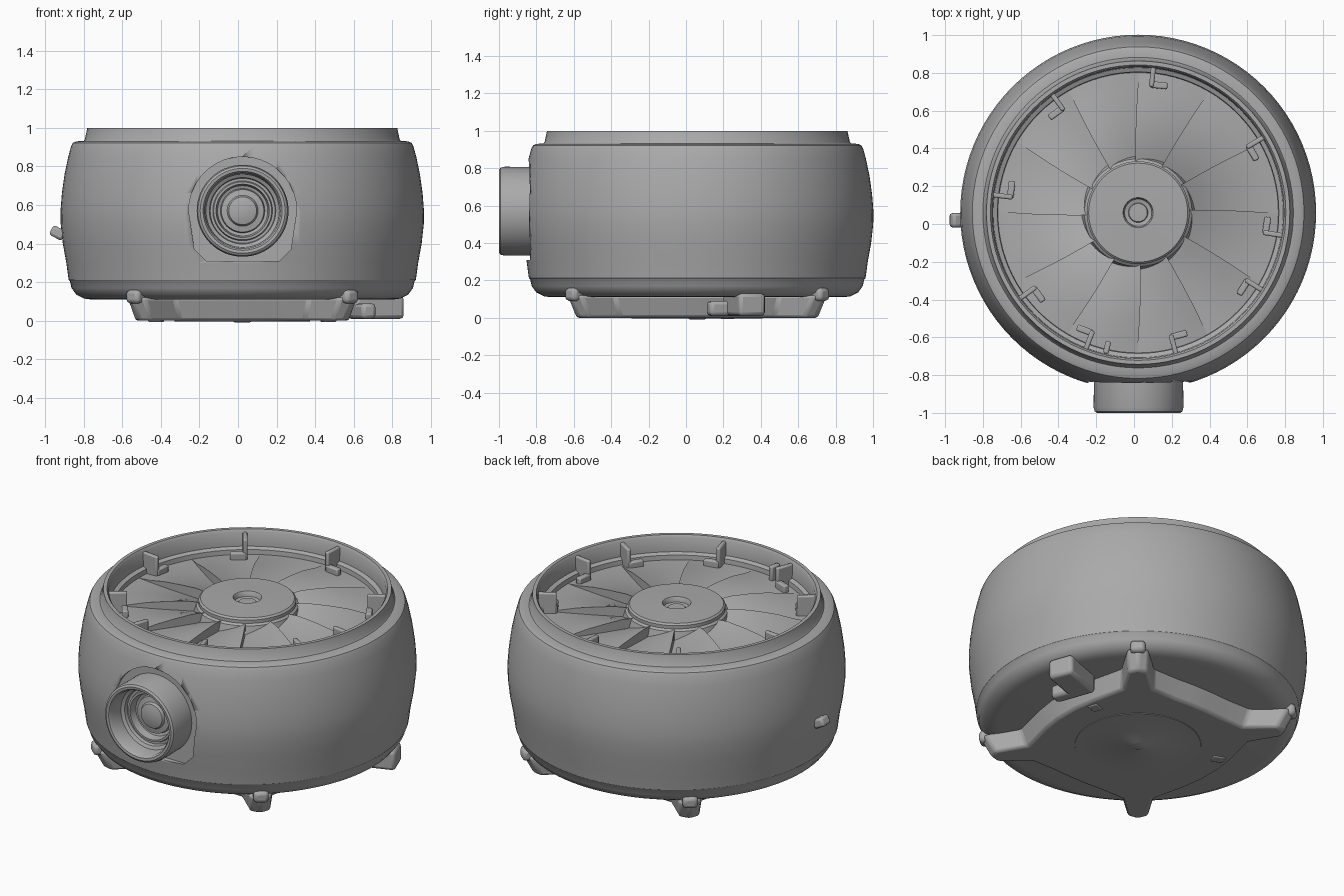
import bpy, bmesh, math
from mathutils import Matrix, Vector

if "Cube" in bpy.data.objects:
    bpy.data.objects.remove(bpy.data.objects["Cube"], do_unlink=True)

CX, CY = 0.022, 0.06
AXIS = Matrix.Translation((CX, CY, 0))

grey = bpy.data.materials.new("plain grey")
grey.use_nodes = True
grey.diffuse_color = (0.4, 0.4, 0.4, 1)
grey.node_tree.nodes["Principled BSDF"].inputs["Base Color"].default_value = (0.4, 0.4, 0.4, 1)


def finish(name, bm, matrix=AXIS, bevel=0.0, angle=35):
    bmesh.ops.remove_doubles(bm, verts=bm.verts, dist=1e-5)
    bmesh.ops.recalc_face_normals(bm, faces=bm.faces)
    bm.transform(matrix)
    mesh = bpy.data.meshes.new(name)
    bm.to_mesh(mesh)
    bm.free()
    mesh.materials.append(grey)
    obj = bpy.data.objects.new(name, mesh)
    bpy.context.collection.objects.link(obj)
    if bevel:
        mod = obj.modifiers.new("soft edges", "BEVEL")
        mod.width, mod.segments = bevel, 2
    bpy.ops.object.select_all(action="DESELECT")
    obj.select_set(True)
    bpy.context.view_layer.objects.active = obj
    bpy.ops.object.shade_smooth_by_angle(angle=math.radians(angle))
    return obj


def lathe(name, profile, matrix=AXIS, steps=96):
    bm = bmesh.new()
    vs = [bm.verts.new((r, 0, z)) for r, z in profile]
    es = [bm.edges.new(pair) for pair in zip(vs, vs[1:])]
    bmesh.ops.spin(bm, geom=vs + es, cent=(0, 0, 0), axis=(0, 0, 1),
                   angle=math.tau, steps=steps)
    return finish(name, bm, matrix)


def prism(name, outline, depth, matrix=AXIS, bevel=0.0, taper=1.0):
    bm = bmesh.new()
    low = [bm.verts.new((x, y, 0)) for x, y in outline]
    high = [bm.verts.new((x * taper, y * taper, depth)) for x, y in outline]
    n = len(outline)
    bm.faces.new(low)
    bm.faces.new(high)
    for i in range(n):
        j = (i + 1) % n
        bm.faces.new((low[i], low[j], high[j], high[i]))
    return finish(name, bm, matrix, bevel)


def block(name, deg, r0, r1, width, z0, z1, side=0.0, bevel=0.008):
    """Box placed along a radius of the housing."""
    bm = bmesh.new()
    size = Matrix.Diagonal((r1 - r0, width, z1 - z0, 1))
    place = Matrix.Translation(((r0 + r1) / 2, side, (z0 + z1) / 2))
    bmesh.ops.create_cube(bm, size=1, matrix=place @ size)
    return finish(name, bm, AXIS @ Matrix.Rotation(math.radians(deg), 4, "Z"), bevel)


# Housing: drum-shaped shell with raised rim and open top
housing = lathe("housing", [
    (0, .11), (.78, .11), (.82, .115), (.86, .135), (.885, .17), (.893, .205),
    (.900, .212), (.912, .30), (.93, .40), (.941, .50), (.942, .57), (.935, .66),
    (.921, .76), (.902, .85), (.887, .905), (.878, .922), (.86, .93), (.822, .932),
    (.816, .94), (.803, 1.0), (.782, 1.0), (.772, .985), (.768, .90), (.745, .89),
    (.74, .84), (0, .84)])

# Shallow flat recess behind the spout
arch = [(.28 * math.cos(math.radians(a)), .28 * math.sin(math.radians(a)))
        for a in range(0, 181, 10)]
arch += [(-.25, -.2), (-.19, -.26), (.19, -.26), (.25, -.2)]
FRONT = Matrix.Translation((CX + .002, -.82, .57)) @ Matrix.Rotation(math.pi / 2, 4, "X")
cutter = prism("recess_cutter", arch, .3, FRONT)
cutter.hide_render = True
cutter.hide_set(True)
cut = housing.modifiers.new("recess", "BOOLEAN")
cut.operation, cut.object, cut.solver = "DIFFERENCE", cutter, "EXACT"

# Spout: hollow tube with stepped cup and button inside
lathe("spout", [
    (.235, -.06), (.238, .15), (.232, .172), (.22, .18), (.205, .178), (.196, .165),
    (.19, .08), (.172, .07), (.168, .05), (.155, .05), (.15, .065), (.138, .065),
    (.13, .02), (.115, .015), (.11, .035), (.08, .04), (.072, .055), (.04, .064),
    (0, .066)], FRONT, 64)

# Fan: ring of twelve ramped blades, each ending in a sharp step
fan = bmesh.new()
BLADES, STEPS = 12, 6
radii = [.25, .34, .45, .56, .66, .745]
lift = [.055, .06, .05, .035, .012, 0]
for b in range(BLADES):
    rows = []
    for s in range(STEPS + 2):
        t = s / STEPS if s <= STEPS else 0
        turn = min(s, STEPS) / STEPS
        row = []
        for r, h in zip(radii, lift):
            a = math.tau * (b + turn) / BLADES + math.radians(3) - .12 * (r - .25)
            z = .852 + h * t + .02 * (r - .25)
            row.append(fan.verts.new((r * math.cos(a), r * math.sin(a), z)))
        rows.append(row)
    for p, q in zip(rows, rows[1:]):
        for i in range(len(radii) - 1):
            fan.faces.new((p[i], p[i + 1], q[i + 1], q[i]))
finish("fan_blades", fan, angle=30)

# Hub with dished centre hole
lathe("hub", [
    (.30, .85), (.285, .90), (.272, .91), (.272, .93), (.262, .94), (.08, .945),
    (.076, .94), (.072, .915), (.052, .91), (.048, .918), (0, .92)], steps=64)

# Clips around the inside of the rim
for i, deg in enumerate((84, 126, 173, 216, 249, 285, 328, 351, 31)):
    block(f"rim_clip_{i + 1}", deg, .67, .785, .026, .85, .985)
    block(f"clip_foot_{i + 1}", deg, .665, .70, .09, .85, .905,
          side=.04 if i % 2 else -.04)
block("rim_peg", 257, .70, .765, .03, .85, .95)

# Base plate: four-pointed, with slightly hollow sides
ARMS = (50, 130, 230, 310)
star = []
for k, deg in enumerate(ARMS):
    for r, off in ((.66, -8), (.86, -4), (.89, 0), (.86, 4), (.66, 8)):
        a = math.radians(deg + off)
        star.append((r * math.cos(a), r * math.sin(a)))
    following = ARMS[(k + 1) % 4] + (360 if k == 3 else 0)
    for f in (.28, .42, .58, .72):
        a = math.radians(deg + (following - deg) * f)
        r = .56 + abs(f - .5) * .12
        star.append((r * math.cos(a), r * math.sin(a)))
prism("base_plate", star, .12, AXIS @ Matrix.Translation((0, 0, .12))
      @ Matrix.Rotation(math.pi, 4, "X"), .015, .93)
for i, deg in enumerate(ARMS):
    block(f"arm_tip_{i + 1}", deg, .76, .895, .085, .09, .16, bevel=.02)

# Details under the base
UNDER = Matrix.Translation((CX, CY, 0)) @ Matrix.Rotation(math.pi, 4, "X")
lathe("base_disc", [(.355, -.01), (.35, .003), (.05, .003), (.04, .008), (0, .008)],
      UNDER, 64)
for i, deg in enumerate((20, 160)):
    block(f"base_stud_{i + 1}", deg, .44, .51, .06, -.006, .03, bevel=.006)

# Side foot with hooked end
block("side_foot", 20, .60, .87, .15, .01, .13, bevel=.02)
block("side_foot_hook", 20, .60, .68, .24, .01, .09, side=-.05, bevel=.02)

# Small side knob
bm = bmesh.new()
bmesh.ops.create_cube(bm, size=1, matrix=Matrix.Translation((-.935, .02, .455))
                      @ Matrix.Rotation(.5, 4, "Y") @ Matrix.Diagonal((.075, .075, .055, 1)))
finish("side_knob", bm, Matrix.Identity(4), .014)
